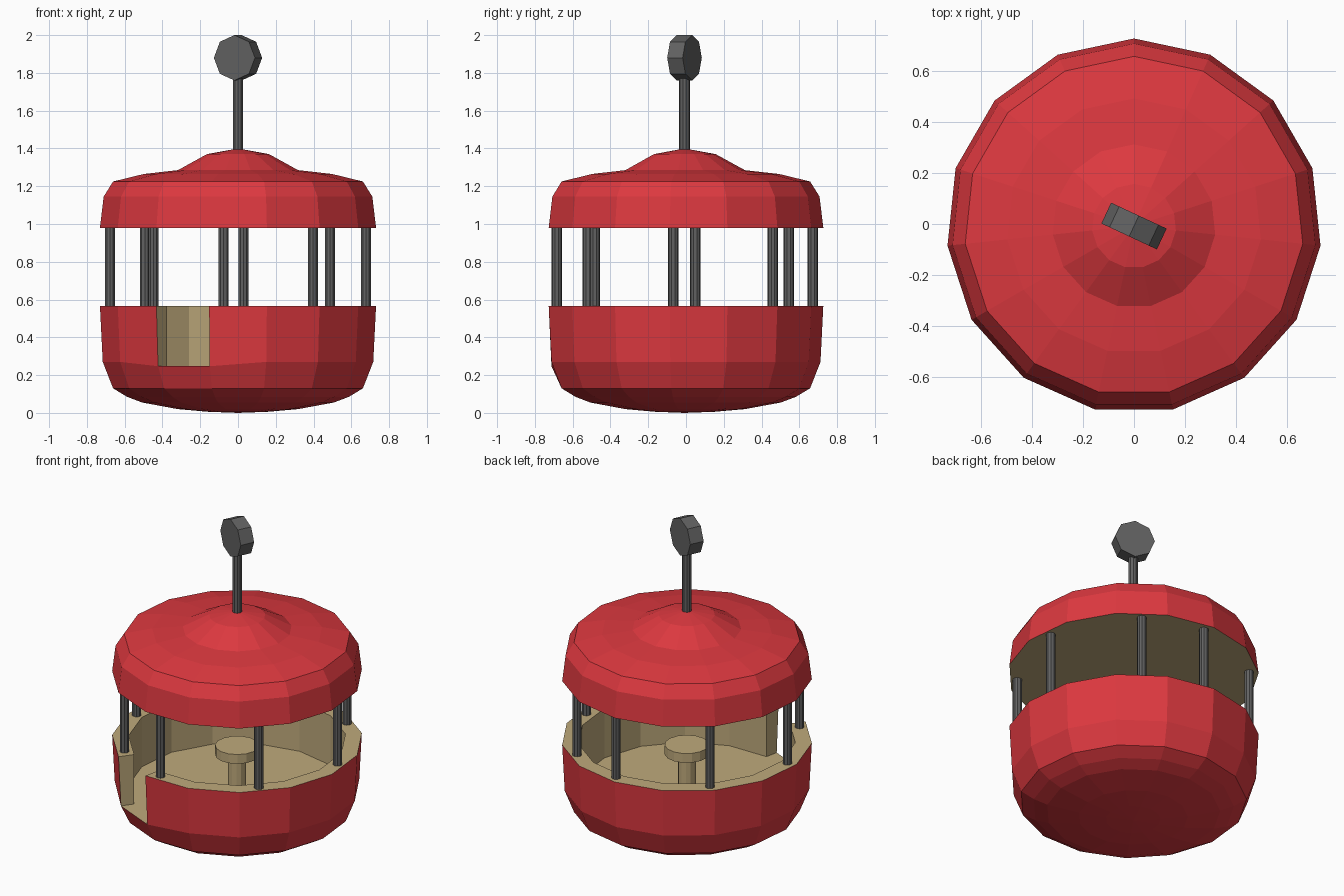
import bpy, bmesh
from math import sin, cos, radians
from mathutils import Matrix

if "Cube" in bpy.data.objects:
    bpy.data.objects.remove(bpy.data.objects["Cube"])

CY = -0.008      # axis of the 15-sided body
SEG = 15
DOOR = 6         # polygon segment left open as the doorway


def material(name, rgb):
    m = bpy.data.materials.new(name)
    m.diffuse_color = (*rgb, 1)
    m.use_nodes = True
    m.node_tree.nodes["Principled BSDF"].inputs["Base Color"].default_value = m.diffuse_color
    return m


red = material("red paint", (0.72, 0.04, 0.05))
tan = material("tan lining", (0.52, 0.40, 0.20))
grey = material("dark metal", (0.12, 0.12, 0.12))


def finish(name, bm, mats):
    bmesh.ops.recalc_face_normals(bm, faces=bm.faces)
    me = bpy.data.meshes.new(name)
    bm.to_mesh(me)
    bm.free()
    ob = bpy.data.objects.new(name, me)
    ob.location.y = CY
    for m in mats:
        me.materials.append(m)
    bpy.context.collection.objects.link(ob)
    return ob


def lathe(bm, profile, tan_from, skip=()):
    """Revolve (r, z) points; strips from tan_from on use slot 1; skip strips at the door."""
    rings = []
    for r, z in profile:
        if r == 0:
            rings.append([bm.verts.new((0, 0, z))] * SEG)
        else:
            rings.append([bm.verts.new((r * cos(radians(90 + 24 * k)), r * sin(radians(90 + 24 * k)), z))
                          for k in range(SEG)])
    for i in range(len(rings) - 1):
        for k in range(SEG):
            if k == DOOR and i in skip:
                continue
            n = (k + 1) % SEG
            quad = [rings[i][k], rings[i][n], rings[i + 1][n], rings[i + 1][k]]
            f = bm.faces.new(list(dict.fromkeys(quad)))
            f.material_index = int(i >= tan_from)
    return rings


def cylinder(name, r, z0, z1, mat, sides, x=0, y=0):
    bm = bmesh.new()
    bmesh.ops.create_cone(bm, cap_ends=True, segments=sides, radius1=r, radius2=r, depth=z1 - z0,
                          matrix=Matrix.Translation((x, y, (z0 + z1) / 2)))
    return finish(name, bm, [mat])


# Lower tub: rounded red shell, tan rim, lining and floor, open doorway
bm = bmesh.new()
rings = lathe(bm, [(0, 0), (0.16, 0.006), (0.32, 0.02), (0.51, 0.055), (0.59, 0.085), (0.665, 0.13),
                   (0.72, 0.27), (0.735, 0.567), (0.638, 0.567), (0.638, 0.247), (0, 0.247)],
              tan_from=7, skip=(6, 7, 8))
a, b = DOOR, DOOR + 1
for k in (a, b):                                   # door jambs
    rings[6][k].co.z = 0.247
    bm.faces.new([rings[i][k] for i in (6, 7, 8, 9)]).material_index = 1
bm.faces.new([rings[6][a], rings[6][b], rings[9][b], rings[9][a]]).material_index = 1   # sill
finish("tub", bm, [red, tan])

# Roof: domed red canopy with flat tan underside
bm = bmesh.new()
lathe(bm, [(0, 1.4), (0.165, 1.37), (0.32, 1.285), (0.5, 1.265), (0.665, 1.225),
           (0.715, 1.145), (0.735, 0.98), (0, 0.98)], tan_from=6)
finish("roof", bm, [red, tan])

# Posts: flanking pairs at the door and opposite side
for i, ang in enumerate((-131.2, -96.4, -44.3, 4.8, 54.3, 87.5, 136.5, 185)):
    t = radians(ang)
    cylinder(f"post_{i + 1}", 0.028, 0.56, 0.985, grey, 10, 0.68 * cos(t), 0.68 * sin(t))

# Table inside
cylinder("table_stem", 0.053, 0.245, 0.475, tan, 12)
cylinder("table_top", 0.13, 0.47, 0.53, tan, 15)

# Mast and octagonal hanger disc
cylinder("mast", 0.028, 1.38, 1.78, grey, 10)
bm = bmesh.new()
bmesh.ops.create_cone(bm, cap_ends=True, segments=8, radius1=0.12, radius2=0.12, depth=0.09,
                      matrix=Matrix.Translation((0, 0, 1.88)) @ Matrix.Rotation(radians(-25), 4, 'Z')
                      @ Matrix.Rotation(radians(90), 4, 'X'))
finish("hanger_disc", bm, [grey])
